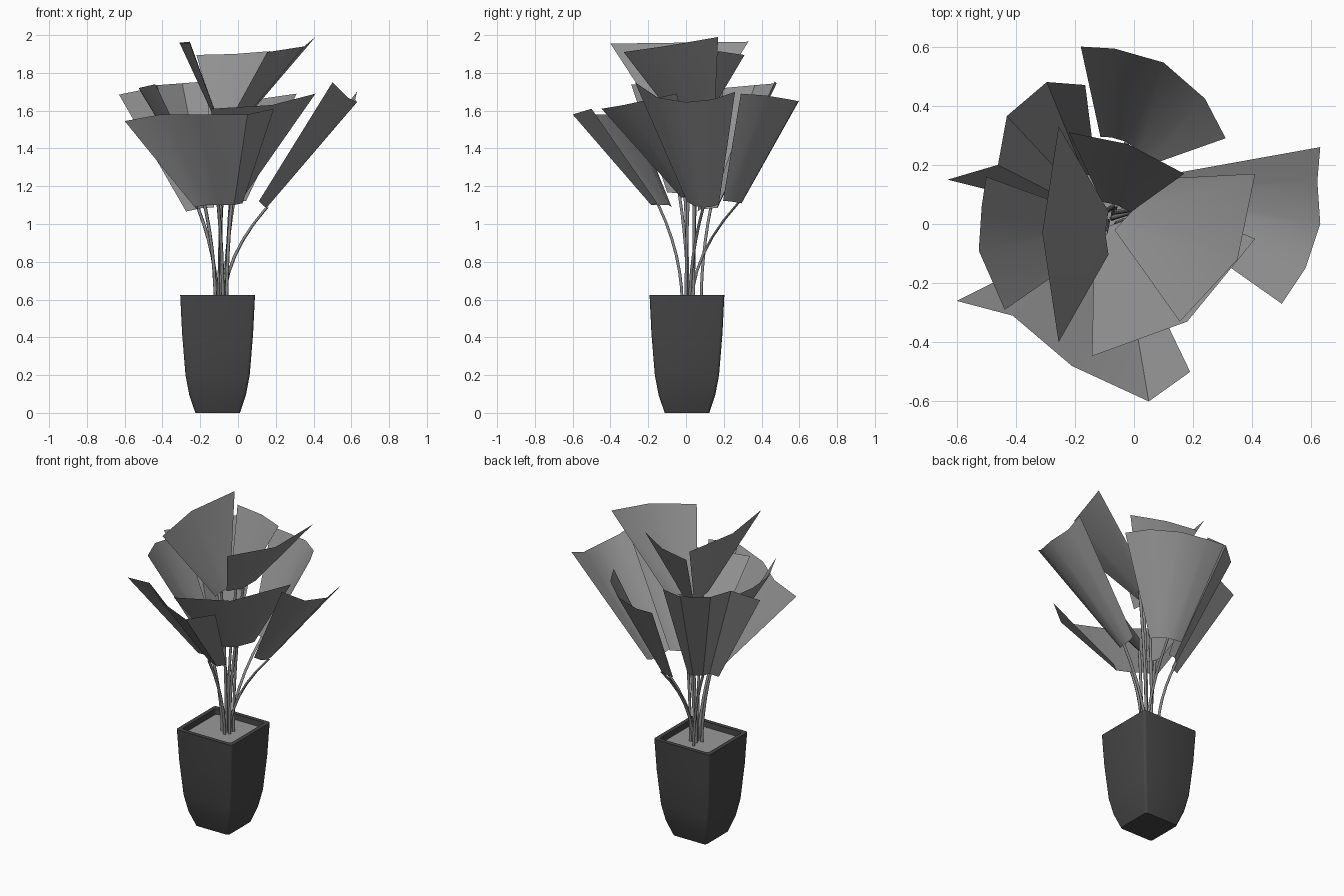
import bpy
import bmesh
from math import cos, sin, pi, radians
from mathutils import Vector

cube = bpy.data.objects.get("Cube")
if cube:
    bpy.data.objects.remove(cube, do_unlink=True)

CENTRE = Vector((-0.108, 0.005, 0))
SOIL_Z = 0.59


def material(name, value):
    mat = bpy.data.materials.new(name)
    mat.use_nodes = True
    colour = (value, value, value, 1)
    mat.diffuse_color = colour
    bsdf = mat.node_tree.nodes["Principled BSDF"]
    bsdf.inputs["Base Color"].default_value = colour
    bsdf.inputs["Roughness"].default_value = 0.7
    return mat


charcoal = material("charcoal pot", 0.06)
soil_grey = material("pale grey soil", 0.32)
leaf_grey = material("mid grey leaf", 0.28)
stem_grey = material("grey stem", 0.25)


def finish(bm, name, mat, angle=35, closed=True):
    if closed:
        bmesh.ops.recalc_face_normals(bm, faces=bm.faces)
    mesh = bpy.data.meshes.new(name)
    bm.to_mesh(mesh)
    bm.free()
    mesh.materials.append(mat)
    obj = bpy.data.objects.new(name, mesh)
    bpy.context.collection.objects.link(obj)
    bpy.ops.object.select_all(action='DESELECT')
    obj.select_set(True)
    bpy.context.view_layer.objects.active = obj
    bpy.ops.object.shade_smooth_by_angle(angle=radians(angle))
    return obj


def bridge(bm, lower, upper):
    count = len(lower)
    for i in range(count):
        j = (i + 1) % count
        bm.faces.new((lower[i], lower[j], upper[j], upper[i]))


def square_ring(bm, half, z, radius=0.016, steps=3):
    """Square outline with softly rounded corners."""
    ring = []
    for corner in range(4):
        turn = corner * pi / 2
        middle = Vector((cos(turn + pi / 4), sin(turn + pi / 4), 0)) * (half - radius) * 2 ** 0.5
        for k in range(steps + 1):
            a = turn + k * pi / 2 / steps
            ring.append(bm.verts.new(CENTRE + middle + Vector((radius * cos(a), radius * sin(a), z))))
    return ring


# Pot: outer wall, flat rim, inner wall
profile = [(0.118, 0), (0.15, 0.095), (0.17, 0.2), (0.188, 0.42),
           (0.198, 0.625), (0.172, 0.625), (0.168, 0.56)]
bm = bmesh.new()
rings = [square_ring(bm, half, z) for half, z in profile]
for lower, upper in zip(rings, rings[1:]):
    bridge(bm, lower, upper)
bm.faces.new(rings[0])
bm.faces.new(rings[-1])
finish(bm, "pot", charcoal)

# Soil
bm = bmesh.new()
bm.faces.new(square_ring(bm, 0.17, SOIL_Z))
finish(bm, "soil", soil_grey, closed=False)


def stem(name, start, end, bow):
    """Thin tube that leaves the soil upright and leans out to its leaf."""
    a = Vector((start[0], start[1], SOIL_Z - 0.02))
    c = Vector(end)
    b = Vector((a.x, a.y, a.z + (c.z - a.z) * bow))
    bm = bmesh.new()
    rings = []
    for k in range(7):
        t = k / 6
        point = a * (1 - t) ** 2 + b * 2 * t * (1 - t) + c * t * t
        rings.append([bm.verts.new(point + Vector((cos(i * pi / 3), sin(i * pi / 3), 0)) * 0.009)
                      for i in range(6)])
    for lower, upper in zip(rings, rings[1:]):
        bridge(bm, lower, upper)
    bm.faces.new(rings[0])
    bm.faces.new(rings[-1])
    finish(bm, name, stem_grey, 65)


def leaf(side, start, base, tips, bow=0.5, narrow=0.32):
    """Curled fan: the outer edge is repeated, smaller, at the base."""
    outer = [Vector(p) for p in tips]
    middle = sum(outer, Vector()) / len(outer)
    root = Vector(base)
    inner = [root + (p - middle) * narrow for p in outer]
    bm = bmesh.new()
    top = [bm.verts.new(p) for p in outer]
    low = [bm.verts.new(p) for p in inner]
    for i in range(len(outer) - 1):
        bm.faces.new((low[i], low[i + 1], top[i + 1], top[i]))
    finish(bm, side + "_leaf", leaf_grey, closed=False)
    stem(side + "_stem", start, inner[len(inner) // 2], bow)


# Lower tier of wide leaves
leaf("left", (-0.075, 0.02), (0.14, 0.09, 1.1),
     [(0.5, -0.27, 1.75), (0.58, -0.15, 1.67), (0.63, 0, 1.645),
      (0.62, 0.145, 1.66), (0.63, 0.26, 1.7)])
leaf("front", (-0.08, -0.02), (-0.1, -0.13, 1.1),
     [(-0.6, -0.26, 1.545), (-0.41, -0.31, 1.58), (-0.21, -0.48, 1.58),
      (0.05, -0.6, 1.58), (0.19, -0.5, 1.61)])
leaf("back_right", (-0.11, 0.08), (-0.2, 0.12, 1.08),
     [(-0.165, 0.47, 1.755), (-0.295, 0.48, 1.745), (-0.43, 0.365, 1.735),
      (-0.46, 0.2, 1.72), (-0.63, 0.15, 1.685)])
leaf("right", (-0.12, 0.01), (-0.18, -0.02, 1.16),
     [(-0.5, 0.16, 1.7), (-0.515, 0.06, 1.7), (-0.525, -0.09, 1.72),
      (-0.437, -0.29, 1.74)])
leaf("back", (-0.07, 0.03), (-0.03, 0.26, 1.115),
     [(0.31, 0.29, 1.69), (0.24, 0.424, 1.68), (0.1, 0.546, 1.66),
      (-0.065, 0.593, 1.65), (-0.18, 0.6, 1.655)])
leaf("front_left", (-0.06, 0), (-0.04, 0.03, 1.15),
     [(-0.142, -0.447, 1.61), (0.18, -0.33, 1.63), (0.41, -0.05, 1.69)])

# Upper tier of upright leaves
leaf("upper_left", (-0.06, 0.04), (-0.015, 0.06, 1.52),
     [(0.155, -0.33, 1.91), (0.35, -0.12, 1.94), (0.41, 0.17, 1.99)], narrow=0.34)
leaf("upper_right", (-0.09, 0.01), (-0.09, -0.03, 1.5),
     [(-0.255, 0.33, 1.965), (-0.31, -0.03, 1.96), (-0.255, -0.4, 1.955)], narrow=0.2)
leaf("upper_back", (-0.1, 0.04), (-0.06, 0.06, 1.5),
     [(0.17, 0.17, 1.915), (-0.02, 0.27, 1.9), (-0.22, 0.31, 1.895)], narrow=0.25)
